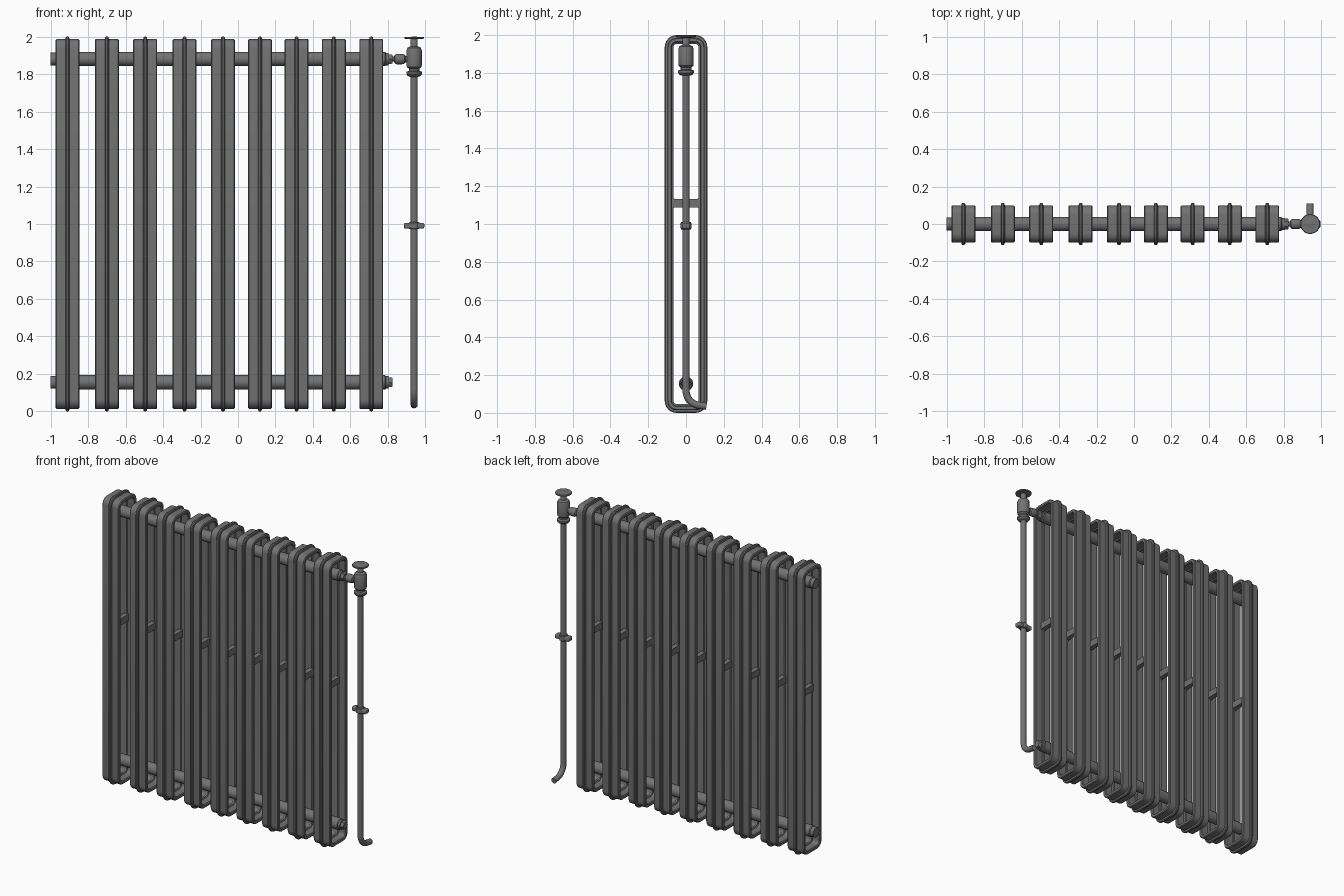
import bpy, bmesh, math
from mathutils import Vector, Matrix

if "Cube" in bpy.data.objects:
    bpy.data.objects.remove(bpy.data.objects["Cube"])

COLOR = (0.17, 0.17, 0.17, 1)
iron = bpy.data.materials.new("grey cast iron")
iron.use_nodes = True
iron.diffuse_color = COLOR
iron.node_tree.nodes["Principled BSDF"].inputs["Base Color"].default_value = COLOR

VALVE_X = 0.94
PIPE_TOP, PIPE_LOW = 1.88, 0.155


def finish(bm, name, angle=35):
    bmesh.ops.recalc_face_normals(bm, faces=bm.faces)
    mesh = bpy.data.meshes.new(name)
    bm.to_mesh(mesh)
    bm.free()
    mesh.materials.append(iron)
    obj = bpy.data.objects.new(name, mesh)
    bpy.context.collection.objects.link(obj)
    bpy.ops.object.select_all(action='DESELECT')
    obj.select_set(True)
    bpy.context.view_layer.objects.active = obj
    bpy.ops.object.shade_smooth_by_angle(angle=math.radians(angle))
    return obj


def skin(bm, rings, closed):
    """Join successive vertex rings with quads; cap the ends if open."""
    pairs = list(zip(rings, rings[1:]))
    if closed:
        pairs.append((rings[-1], rings[0]))
    for a, b in pairs:
        n = len(a)
        for i in range(n):
            j = (i + 1) % n
            bm.faces.new((a[i], a[j], b[j], b[i]))
    if not closed:
        bm.faces.new(rings[0])
        bm.faces.new(rings[-1])


def lathe(name, profile, origin, axis='Z', sides=24):
    """Turn (radius, distance) points around an axis."""
    bm = bmesh.new()
    rings = []
    for r, d in profile:
        ring = []
        for i in range(sides):
            a = math.tau * i / sides
            u, v = r * math.cos(a), r * math.sin(a)
            p = (d, u, v) if axis == 'X' else (u, v, d)
            ring.append(bm.verts.new(Vector(origin) + Vector(p)))
        rings.append(ring)
    skin(bm, rings, False)
    return finish(bm, name)


def frame_loop(bm, x, half):
    """Rounded rectangle in the yz plane at a given half depth."""
    half_h = half + 0.887
    radius = max(half - 0.05, 0.02)
    ring = []
    for k, (sy, sz) in enumerate(((1, 1), (-1, 1), (-1, -1), (1, -1))):
        for i in range(7):
            a = math.pi / 2 * (k + i / 6)
            ring.append(bm.verts.new((
                x, sy * (half - radius) + radius * math.cos(a),
                1 + sz * (half_h - radius) + radius * math.sin(a))))
    return ring


def block(bm, size, center):
    bmesh.ops.create_cube(bm, size=1, matrix=Matrix.Translation(center)
                          @ Matrix.Diagonal((*size, 1)))


# Column section: hollow flattened tube with a casting seam, swept around
half_section = [(0.011, 0.099), (0.009, 0.109), (0.004, 0.113)]
outer = [(0.059, 0.099), (0.064, 0.094)] 
inner = [(0.064, 0.079), (0.059, 0.074), (0.011, 0.074), (0.007, 0.067)]
right_side = half_section[::-1] + outer + inner
section = right_side + [(-x, h) for x, h in reversed(right_side)]

columns = (-0.91, -0.70, -0.495, -0.285, -0.08, 0.117, 0.313, 0.511, 0.711)
for n, cx in enumerate(columns, 1):
    bm = bmesh.new()
    skin(bm, [frame_loop(bm, cx + x, h) for x, h in section], True)
    finish(bm, f"column_{n}")

    # Waisted tie bar inside the column
    bm = bmesh.new()
    rings = []
    for y, h in ((-0.076, 0.028), (-0.06, 0.023), (0.06, 0.023), (0.076, 0.028)):
        rings.append([bm.verts.new((cx + sx * 0.016, y, 1.11 + sz * h))
                      for sx, sz in ((-1, -1), (1, -1), (1, 1), (-1, 1))])
    skin(bm, rings, False)
    finish(bm, f"tie_bar_{n}")

# Header pipes with end stubs and threaded plugs
for name, z in (("upper", PIPE_TOP), ("lower", PIPE_LOW)):
    lathe(f"{name}_header_pipe",
          [(0.034, -1.0), (0.034, -0.975), (0.038, -0.97), (0.038, 0.785),
           (0.033, 0.79), (0.033, 0.803)], (0, 0, z), 'X')
    lathe(f"{name}_end_nut", [(0.029, 0.80), (0.029, 0.82), (0.025, 0.825)],
          (0, 0, z), 'X', 6)

# Union joining the upper header to the valve
lathe("valve_union",
      [(0.014, 0.81), (0.014, 0.832), (0.024, 0.838), (0.028, 0.848),
       (0.028, 0.875), (0.024, 0.888), (0.017, 0.893), (0.017, 0.93)],
      (0, 0, PIPE_TOP), 'X')

# Valve body, bonnet, handwheel
lathe("valve_body",
      [(0.022, 1.785), (0.034, 1.79), (0.042, 1.80), (0.042, 1.812),
       (0.028, 1.817), (0.028, 1.828), (0.039, 1.838), (0.041, 1.85),
       (0.041, 1.925), (0.036, 1.94), (0.022, 1.948)], (VALVE_X, 0, 0))
lathe("valve_stem", [(0.019, 1.94), (0.019, 1.985), (0.012, 1.995)],
      (VALVE_X, 0, 0))
lathe("handwheel",
      [(0.03, 1.986), (0.052, 1.989), (0.053, 1.995), (0.05, 1.999),
       (0.02, 1.997), (0.012, 2.0)], (VALVE_X, 0, 0), sides=32)

# Supply pipe dropping from the valve and turning to the wall
path = [(0, 1.80), (0, 0.12)]
for i in range(1, 9):
    a = math.radians(80) * i / 8
    path.append((0.075 * (1 - math.cos(a)), 0.12 - 0.08 * math.sin(a)))
path.append((0.108, 0.035))
curve = bpy.data.curves.new("supply_pipe", 'CURVE')
curve.dimensions = '3D'
curve.bevel_depth = 0.019
curve.bevel_resolution = 4
curve.use_fill_caps = True
spline = curve.splines.new('POLY')
spline.points.add(len(path) - 1)
for point, (y, z) in zip(spline.points, path):
    point.co = (VALVE_X, y, z, 1)
    point.radius = 1
curve.materials.append(iron)
pipe = bpy.data.objects.new("supply_pipe", curve)
bpy.context.collection.objects.link(pipe)

# Pipe clip: collar with two lugs
lathe("clip_collar", [(0.025, 0.972), (0.028, 0.976), (0.028, 1.006), (0.025, 1.01)],
      (VALVE_X, 0, 0))
bm = bmesh.new()
block(bm, (0.108, 0.044, 0.03), (VALVE_X, 0, 0.991))
lugs = finish(bm, "clip_lugs")
bevel = lugs.modifiers.new("rounded", 'BEVEL')
bevel.width = 0.008
bevel.segments = 3
